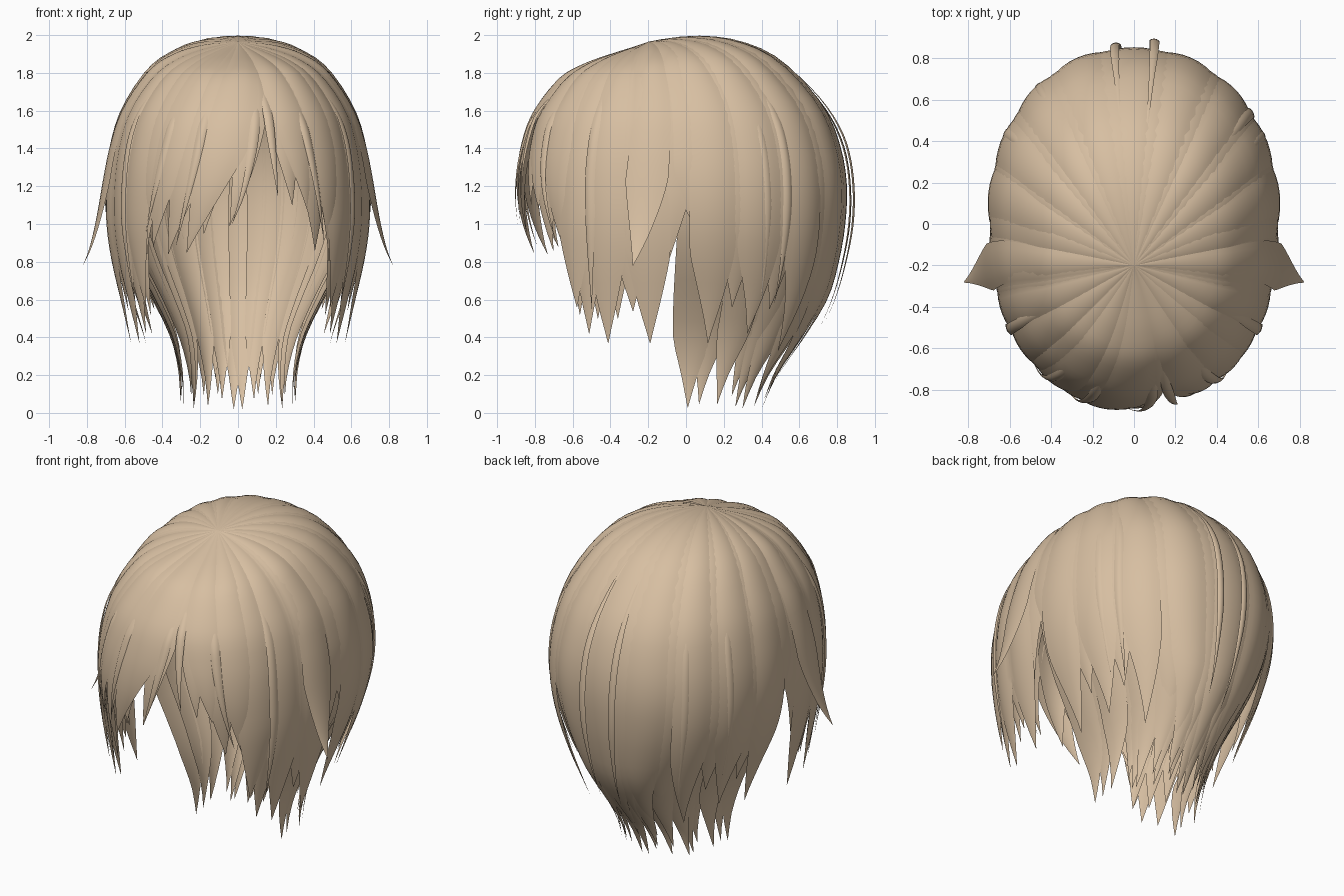
import bpy, bmesh, math, random

if "Cube" in bpy.data.objects:
    bpy.data.objects.remove(bpy.data.objects["Cube"])
random.seed(4)

hair = bpy.data.materials.new("sandy_blond_hair")
hair.diffuse_color = (0.68, 0.52, 0.36, 1)
hair.use_nodes = True
hair.node_tree.nodes["Principled BSDF"].inputs["Base Color"].default_value = hair.diffuse_color

# head profile rows: height, radius factor, nape width factor, side-lock factor
PROFILE = [(1.965, 0, 0, 0), (1.95, .25, .25, .25), (1.90, .48, .48, .48),
           (1.80, .68, .68, .68), (1.60, .875, .875, .875), (1.40, .965, .965, .965),
           (1.20, 1.0, 1.0, 1.0), (1.0, .99, .95, 1.0), (.80, .95, .83, .96),
           (.60, .88, .67, .90), (.40, .74, .53, .84), (.20, .58, .46, .78),
           (.0, .47, .45, .72)]
N = len(PROFILE) - 1


def profile(t):
    """Catmull-Rom sample of the profile rows."""
    i = max(0, min(N - 1, int(t)))
    k = t - i
    a, b, c, d = (PROFILE[max(0, min(N, i + j))] for j in (-1, 0, 1, 2))
    return [.5 * (2 * q + (r - p) * k + (2 * p - 5 * q + 4 * r - s) * k * k
                  + (3 * q - p - 3 * r + s) * k ** 3) for p, q, r, s in zip(a, b, c, d)]


def t_at(z):
    lo, hi = 1.0, float(N)
    for _ in range(25):
        mid = (lo + hi) / 2
        lo, hi = (mid, hi) if profile(mid)[0] > z else (lo, mid)
    return lo


def spow(v, e=.93):
    return math.copysign(abs(v) ** e, v)


def surface(deg, t, mode, lift):
    """Point on the hair volume; 0 degrees is the front, 90 is +x."""
    z, f, fn, fs = profile(t)
    fx, fy = {"front": (f, f), "nape": (fn, f),
              "back": (.4 * fn + .6 * fs, .5 * f + .5 * fs),
              "side": (fs, f if z > 1.2 else 1)}[mode]
    a = math.radians(deg)
    s, c = spow(math.sin(a)), spow(math.cos(a))
    ry = .88 if c > 0 else .83
    dome = max(0, min(1, (z - 1.2) / .6))
    up = math.sqrt(max(0, 1 - min(1, f) ** 2)) * dome
    z += -(.07 if c > 0 else .055) * c * 4 * f * (1 - f) * dome + lift * up
    x = .685 * fx * s + lift * math.sin(a) * min(1, f)
    y = -ry * fy * c - .2 * max(0, 1 - f) * dome - lift * math.cos(a) * min(1, f)
    return x, y, z


def lock(bm, root, tip, width, z_tip, mode="front", lift=0, out=0, start=0, taper=.62, arch=.012):
    """One tapered lock from the crown to a pointed tip."""
    rows, cols = 32, 6
    t_end = t_at(z_tip)
    grid = []
    for i in range(rows + 1):
        u = i / rows
        t = start + (t_end - start) * u
        wf = 1 if u < taper else max(.012, 1 - ((u - taper) / (1 - taper)) ** 1.2)
        if start:
            wf *= min(1, .15 + u * 3)
        mid = root + (tip - root) * u * u
        row = []
        for j in range(cols + 1):
            v = j / cols * 2 - 1
            h = lift * min(1, u * 3) + arch * (1 - v * v) * min(1, u * 3) * wf + out * u ** 7
            row.append(bm.verts.new(surface(mid + width * wf * v, t, mode, h)))
        grid.append(row)
    for i in range(rows):
        for j in range(cols):
            bm.faces.new((grid[i][j], grid[i + 1][j], grid[i + 1][j + 1], grid[i][j + 1]))


def group(name, locks, mirrored=False):
    bm = bmesh.new()
    for args, kw in locks:
        lock(bm, *args, **kw)
        if mirrored:
            lock(bm, -args[0], -args[1], *args[2:], **kw)
    bmesh.ops.remove_doubles(bm, verts=bm.verts, dist=.00001)
    me = bpy.data.meshes.new(name)
    bm.to_mesh(me)
    bm.free()
    me.materials.append(hair)
    for p in me.polygons:
        p.use_smooth = True
    bpy.context.collection.objects.link(bpy.data.objects.new(name, me))


# fringe: swept to either side of a slit right of centre
group("fringe", [
    ((4, -22, 11, .85), dict(lift=.018)), ((-9, -32, 10, .84), dict(lift=.010)),
    ((10, -3, 8, .99), dict(lift=.006, taper=.5)), ((-4, -14, 9, .95), dict(lift=.002)),
    ((-22, -40, 10, .88), dict(lift=.014)), ((-34, -46, 9, .82), dict(lift=.006)),
    ((22, 30, 10, 1.08), dict(lift=.012)), ((18, 23, 8, 1.10), dict(lift=.004)),
    ((31, 36, 10, .86), dict(lift=.006)), ((38, 45, 9, .80), dict(lift=.015)),
])

# side locks hanging straight over the ears
side = [(42, 45, 8, .84), (48, 51, 8, .56), (54, 56, 7, .42), (62, 64, 7.5, .37),
        (70, 73, 8, .54), (77, 79, 7.5, .37), (84, 84, 7, .76)]
group("side_locks", [(a, dict(mode="side", lift=(.0, .010)[k % 2], taper=.76))
                     for k, a in enumerate(side)], True)
group("side_under_locks", [((a, a + 1, 6, z), dict(mode="side", lift=-.02, taper=.78))
                           for a, z in ((50, .52), (58, .5), (66, .50), (74, .6))], True)

# outward flicked lock on each side
group("flicked_locks", [((80, 76, 7, .78), dict(mode="side", lift=.012, out=.19, taper=.72))], True)

# outer back layer: sides flare away, middle follows the nape
back = [(92, 92, 8, 1.0), (99, 99, 8, .37), (107, 108, 8, .56), (116, 117, 9, .42),
        (126, 126, 9, .55), (136, 139, 9, .33), (147, 148, 9, .30), (158, 160, 10, .18),
        (170, 170, 10, .26)]
group("back_locks", [(a, dict(mode="back" if a[0] < 140 else "nape",
                              lift=(.004, .014)[k % 2], taper=.76))
                     for k, a in enumerate(back)], True)
group("back_middle_lock", [((180, 180, 10, .16), dict(mode="nape", lift=.010, taper=.76))])

# long inner curtain gathered towards the nape
nape = []
for k in range(11):
    a = 99 + k * 7.8
    nape.append(((a, a + (-8 if k < 2 else random.uniform(-4, 3)), 8.5,
                  random.uniform(.0, .12)),
                 dict(mode="nape", lift=-.014 - .010 * (k % 2), taper=.85,
                      out=random.uniform(-.02, .06))))
group("nape_locks", nape, True)

# thin stray strands lying above the surface
stray = [(173, 174, 1.6, .5, .06), (187, 184, 1.6, .45, .04), (128, 127, 2, .58, .02),
         (-140, -141, 2, .5, .02), (118, 120, 2, .6, .02), (-120, -118, 2, .6, .02),
         (57, 58, 2, .55, .025), (-57, -58, 2, .55, .025)]
group("stray_strands", [((a, b, w, z), dict(mode="side" if abs(a) < 90 else "back",
                                           lift=l, start=2.5, arch=.008))
                        for a, b, w, z, l in stray])
group("stray_fringe_strands", [((a, b, 2.2, z), dict(lift=l, start=3, arch=.01, taper=.4))
                               for a, b, z, l in ((8, -2, 1.0, .02), (-14, -27, .88, .024),
                                                  (13, 16, 1.14, .02), (-30, -44, .92, .022),
                                                  (30, 40, .90, .022))])
